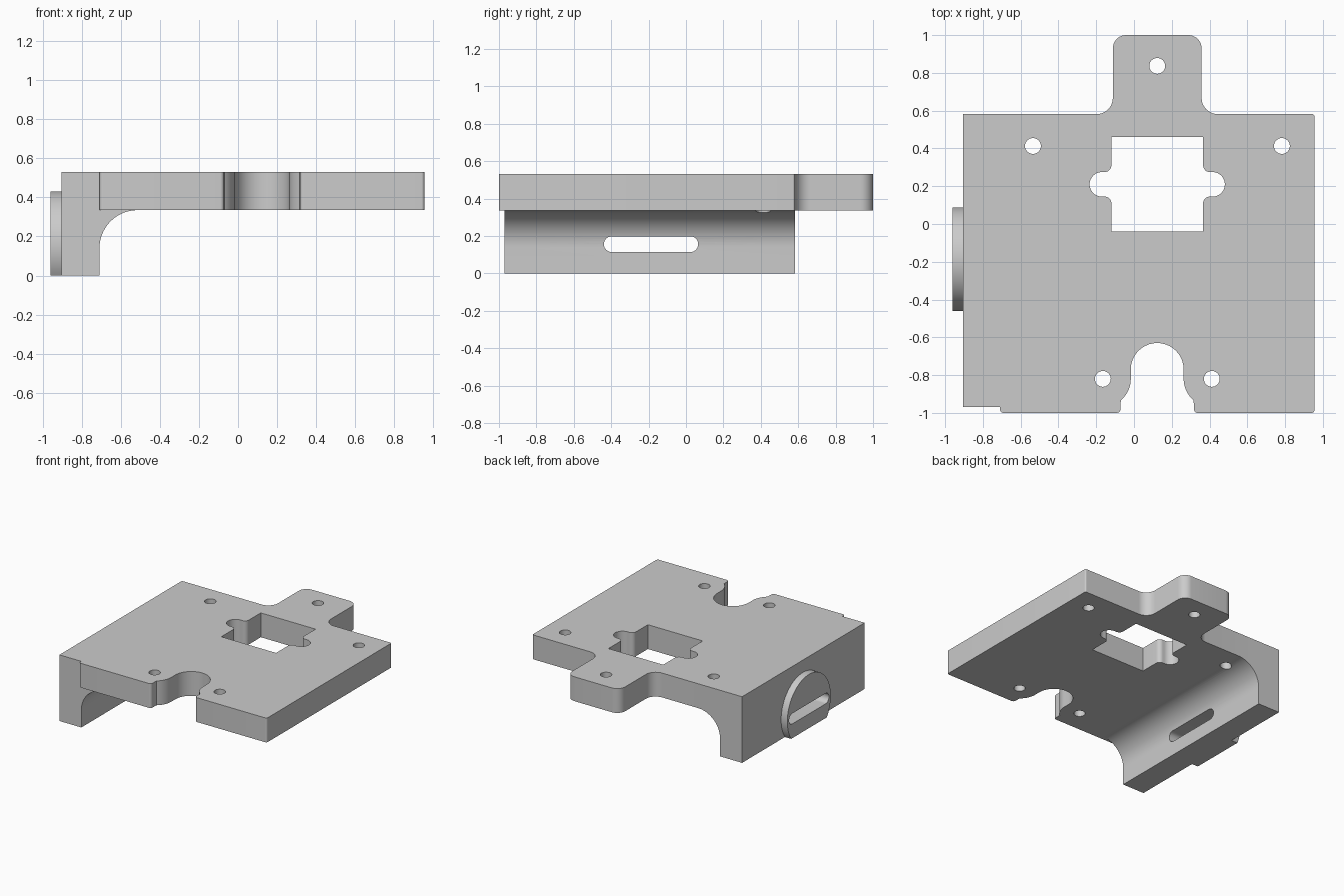
import bpy, bmesh
from math import sin, cos, radians, tan, asin, degrees
from mathutils import Vector

cube = bpy.data.objects.get("Cube")
if cube:
    bpy.data.objects.remove(cube, do_unlink=True)

COLOUR = (0.6, 0.6, 0.6, 1)
grey = bpy.data.materials.new("light_grey")
grey.use_nodes = True
grey.diffuse_color = COLOUR
grey.node_tree.nodes["Principled BSDF"].inputs["Base Color"].default_value = COLOUR


def arc(cx, cy, r, start, end, n=12):
    angles = [radians(start + (end - start) * i / n) for i in range(n + 1)]
    return [(cx + r * cos(a), cy + r * sin(a)) for a in angles]


def circle(cx, cy, r, n=32):
    return arc(cx, cy, r, 0, 360, n)


def rounded(corners, n=10):
    """Closed loop through (x, y[, radius]) corners, each one filleted."""
    out = []
    for i, c in enumerate(corners):
        p = Vector(c[:2])
        r = c[2] if len(c) > 2 else 0
        if r == 0:
            out.append(tuple(p))
            continue
        u = (Vector(corners[i - 1][:2]) - p).normalized()
        v = (Vector(corners[(i + 1) % len(corners)][:2]) - p).normalized()
        half = u.angle(v) / 2
        centre = p + (u + v).normalized() * (r / sin(half))
        a = (p + u * (r / tan(half)) - centre).normalized()
        b = (p + v * (r / tan(half)) - centre).normalized()
        sweep = a.angle(b)
        for k in range(n + 1):
            t = k / n
            d = (a * sin((1 - t) * sweep) + b * sin(t * sweep)) / sin(sweep)
            out.append(tuple(centre + d * r))
    return out


def mirrored(half, cx):
    """Append the half path reflected about x = cx, in reverse order."""
    return half + [(2 * cx - c[0], *c[1:]) for c in reversed(half)]


def solid(name, loops, axis, lo, hi):
    """Fill the outline (further loops are holes) and extrude along an axis."""
    place = {"x": lambda a, b: (lo, a, b),
             "y": lambda a, b: (a, lo, b),
             "z": lambda a, b: (a, b, lo)}[axis]
    way = Vector([float(axis == k) for k in "xyz"])
    bm = bmesh.new()
    for loop in loops:
        pts = []
        for p in loop:
            if not pts or (Vector(p) - Vector(pts[-1])).length > 1e-3:
                pts.append(p)
        if (Vector(pts[0]) - Vector(pts[-1])).length < 1e-3:
            pts.pop()
        vs = [bm.verts.new(place(*p)) for p in pts]
        for i, v in enumerate(vs):
            bm.edges.new((vs[i - 1], v))
    bmesh.ops.triangle_fill(bm, edges=bm.edges[:], use_beauty=True, normal=way)
    ext = bmesh.ops.extrude_face_region(bm, geom=bm.faces[:], use_keep_orig=True)
    moved = [g for g in ext["geom"] if isinstance(g, bmesh.types.BMVert)]
    bmesh.ops.translate(bm, verts=moved, vec=way * (hi - lo))
    bmesh.ops.recalc_face_normals(bm, faces=bm.faces[:])
    mesh = bpy.data.meshes.new(name)
    bm.to_mesh(mesh)
    bm.free()
    mesh.materials.append(grey)
    ob = bpy.data.objects.new(name, mesh)
    bpy.context.collection.objects.link(ob)
    return ob


def activate(ob):
    bpy.ops.object.select_all(action="DESELECT")
    ob.select_set(True)
    bpy.context.view_layer.objects.active = ob


def cut(ob, cutter):
    activate(ob)
    mod = ob.modifiers.new("cut", "BOOLEAN")
    mod.operation, mod.solver, mod.object = "DIFFERENCE", "EXACT", cutter
    bpy.ops.object.modifier_apply(modifier=mod.name)
    bpy.data.objects.remove(cutter, do_unlink=True)


MID = 0.123                    # centre line of tab, window and notch
FLOOR, TOP = 0.335, 0.53       # plate underside and top
BACK, INNER = 0.582, -0.71     # rear edge, joint of plate and wall
HOLE = 0.042

# plate outline: notch at the front, tab at the rear
notch = mirrored([(-0.072, -1, 0.02)] + arc(-0.165, -0.82, 0.148, -50, 0)
                 + [(-0.017, -0.63, 0.14)], MID)
tab = mirrored([(-0.112, BACK, 0.085), (-0.112, 1, 0.07)], MID)
outline = rounded([(INNER, BACK), (INNER, -1, 0.02)] + notch
                  + [(0.955, -1, 0.015), (0.955, BACK, 0.012)] + tab[::-1])

# window with a round ear on each side
window = rounded(mirrored([(-0.12, -0.04), (-0.12, 0.145, 0.035), (-0.235, 0.145, 0.065),
                           (-0.235, 0.275, 0.065), (-0.12, 0.275, 0.035), (-0.12, 0.46)], MID))

screws = [(MID, 0.837), (-0.535, 0.413), (0.783, 0.413), (-0.165, -0.82), (0.412, -0.82)]
plate = solid("base_plate", [outline, window] + [circle(x, y, HOLE) for x, y in screws],
              "z", FLOOR, TOP)

# side wall with a large fillet under the plate
profile = ([(-0.905, 0), (INNER, 0)] + arc(INNER + 0.195, FLOOR - 0.195, 0.195, 180, 90, 20)
           + [(INNER, FLOOR), (INNER, TOP), (-0.905, TOP)])
wall = solid("side_wall", [profile], "y", -0.97, BACK)

# slot through wall and boss
CY, CZ = -0.187, 0.156
slot = rounded([(CY - 0.252, CZ - 0.042, 0.0419), (CY + 0.252, CZ - 0.042, 0.0419),
                (CY + 0.252, CZ + 0.042, 0.0419), (CY - 0.252, CZ + 0.042, 0.0419)])
cut(wall, solid("slot_cutter", [slot], "x", -1.1, -0.4))
cut(wall, solid("hole_cutter", [circle(*screws[1], HOLE)], "z", 0.1, 0.7))

# round boss on the outside, trimmed flat at the bottom
R = 0.275
dip = degrees(asin(CZ / R))
boss = solid("slot_boss", [arc(CY, CZ, R, -dip, 180 + dip, 48), slot], "x", -0.96, -0.905)

for ob in (plate, wall, boss):
    activate(ob)
    bpy.ops.object.shade_smooth_by_angle(angle=radians(30))
